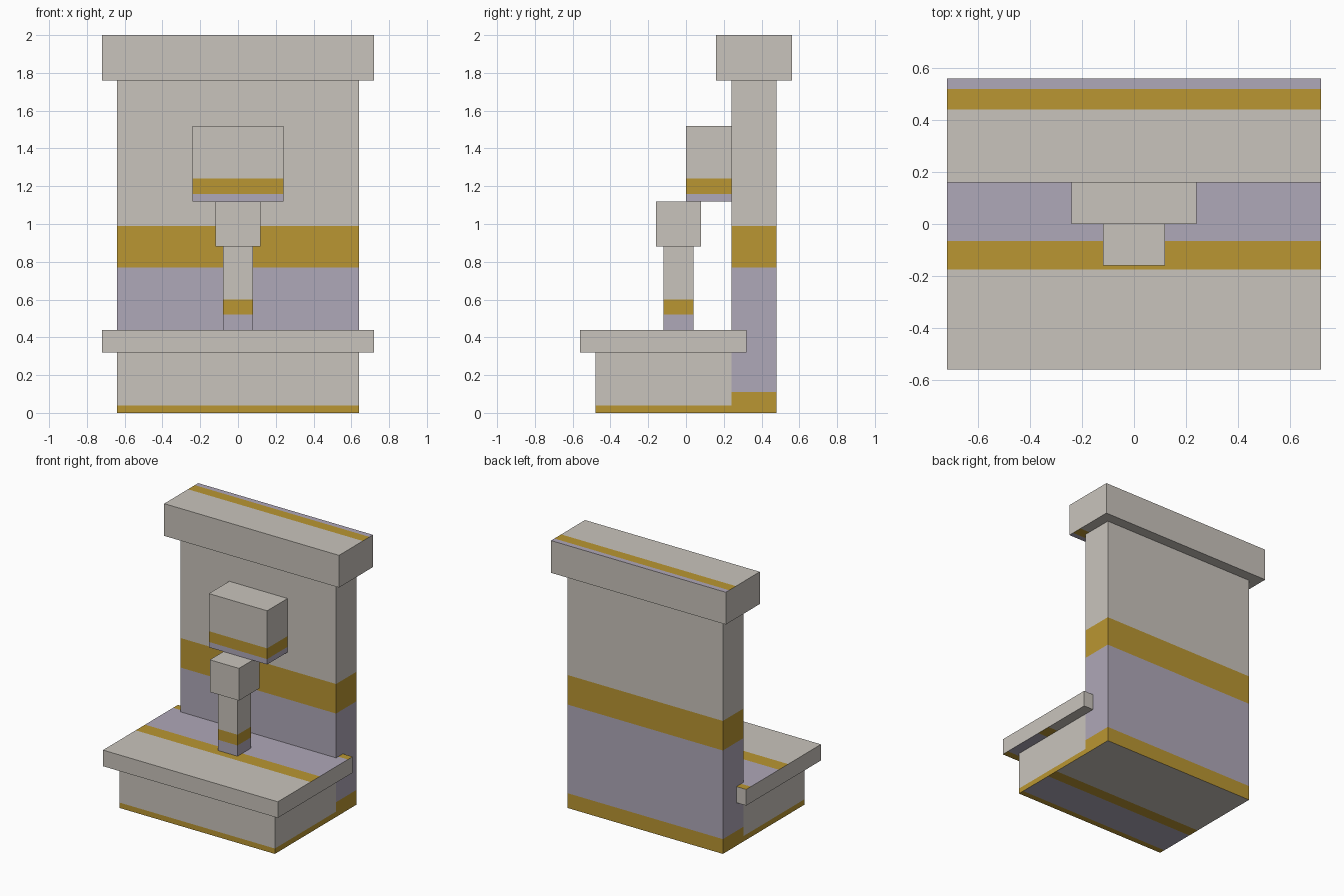
import bpy
import bmesh
from mathutils import Matrix, Vector

cube = bpy.data.objects.get("Cube")
if cube:
    bpy.data.objects.remove(cube, do_unlink=True)


def srgb(r, g, b):
    def lin(c):
        c /= 255
        return c / 12.92 if c <= 0.04045 else ((c + 0.055) / 1.055) ** 2.4
    return (lin(r), lin(g), lin(b), 1.0)


def material(name, colour):
    mat = bpy.data.materials.new(name)
    mat.use_nodes = True
    mat.diffuse_color = colour
    bsdf = next(n for n in mat.node_tree.nodes if n.type == 'BSDF_PRINCIPLED')
    bsdf.inputs["Base Color"].default_value = colour
    return mat


STONE, GOLD, LAVENDER = range(3)
MATERIALS = [material("pale stone", srgb(201, 196, 188)),
             material("gold", srgb(186, 150, 50)),
             material("lavender grey", srgb(175, 168, 184))]

# Stripe pattern in units: stone to 7, gold to 9, lavender to 15, gold to 16
UNIT = 0.04
CUTS = (7, 9, 15)
BANDS = (STONE, GOLD, LAVENDER, GOLD)


def stripe_step(length):
    # Long faces stretch the 16-unit pattern, short faces crop it
    return max(UNIT, length / 16)


def band(distance, length):
    units = distance / stripe_step(length)
    return BANDS[sum(units > c for c in CUTS)]


def striped_box(name, half_x, y0, y1, z0, z1):
    bm = bmesh.new()
    centre = Vector((0, (y0 + y1) / 2, (z0 + z1) / 2))
    size = Vector((2 * half_x, y1 - y0, z1 - z0))
    bmesh.ops.create_cube(bm, size=1, matrix=Matrix.LocRotScale(centre, None, size))

    # Cut the walls from the top down
    for c in CUTS:
        d = c * stripe_step(size.z)
        if d < size.z - 1e-4:
            bmesh.ops.bisect_plane(bm, geom=bm.verts[:] + bm.edges[:] + bm.faces[:],
                                   plane_co=(0, 0, z1 - d), plane_no=(0, 0, 1))

    # Cut the top from front to back, and the underside from back to front
    for side in (1, -1):
        for c in CUTS:
            d = c * stripe_step(size.y)
            if d < size.y - 1e-4:
                bm.normal_update()
                faces = [f for f in bm.faces if f.normal.z * side > 0.9]
                edges = {e for f in faces for e in f.edges}
                verts = {v for f in faces for v in f.verts}
                y = y0 + d if side > 0 else y1 - d
                bmesh.ops.bisect_plane(bm, geom=list(verts) + list(edges) + faces,
                                       plane_co=(0, y, 0), plane_no=(0, 1, 0))

    # Colour each face by its place in the stripe pattern
    bm.normal_update()
    for f in bm.faces:
        p = f.calc_center_bounds()
        if f.normal.z > 0.9:
            f.material_index = band(p.y - y0, size.y)
        elif f.normal.z < -0.9:
            f.material_index = band(y1 - p.y, size.y)
        else:
            f.material_index = band(z1 - p.z, size.z)

    mesh = bpy.data.meshes.new(name)
    for mat in MATERIALS:
        mesh.materials.append(mat)
    bm.to_mesh(mesh)
    bm.free()
    bpy.context.collection.objects.link(bpy.data.objects.new(name, mesh))


# Base with its overhanging worktop
striped_box("base", 0.64, -0.48, 0.24, 0.0, 0.32)
striped_box("worktop", 0.72, -0.56, 0.32, 0.32, 0.44)

# Back wall with its cap
striped_box("back_wall", 0.64, 0.24, 0.48, 0.0, 1.76)
striped_box("wall_cap", 0.72, 0.16, 0.56, 1.76, 2.0)

# Head block on the wall, collar and post standing on the worktop
striped_box("head_block", 0.24, 0.0, 0.24, 1.12, 1.52)
striped_box("collar", 0.12, -0.16, 0.08, 0.88, 1.12)
striped_box("post", 0.08, -0.12, 0.04, 0.44, 0.88)
